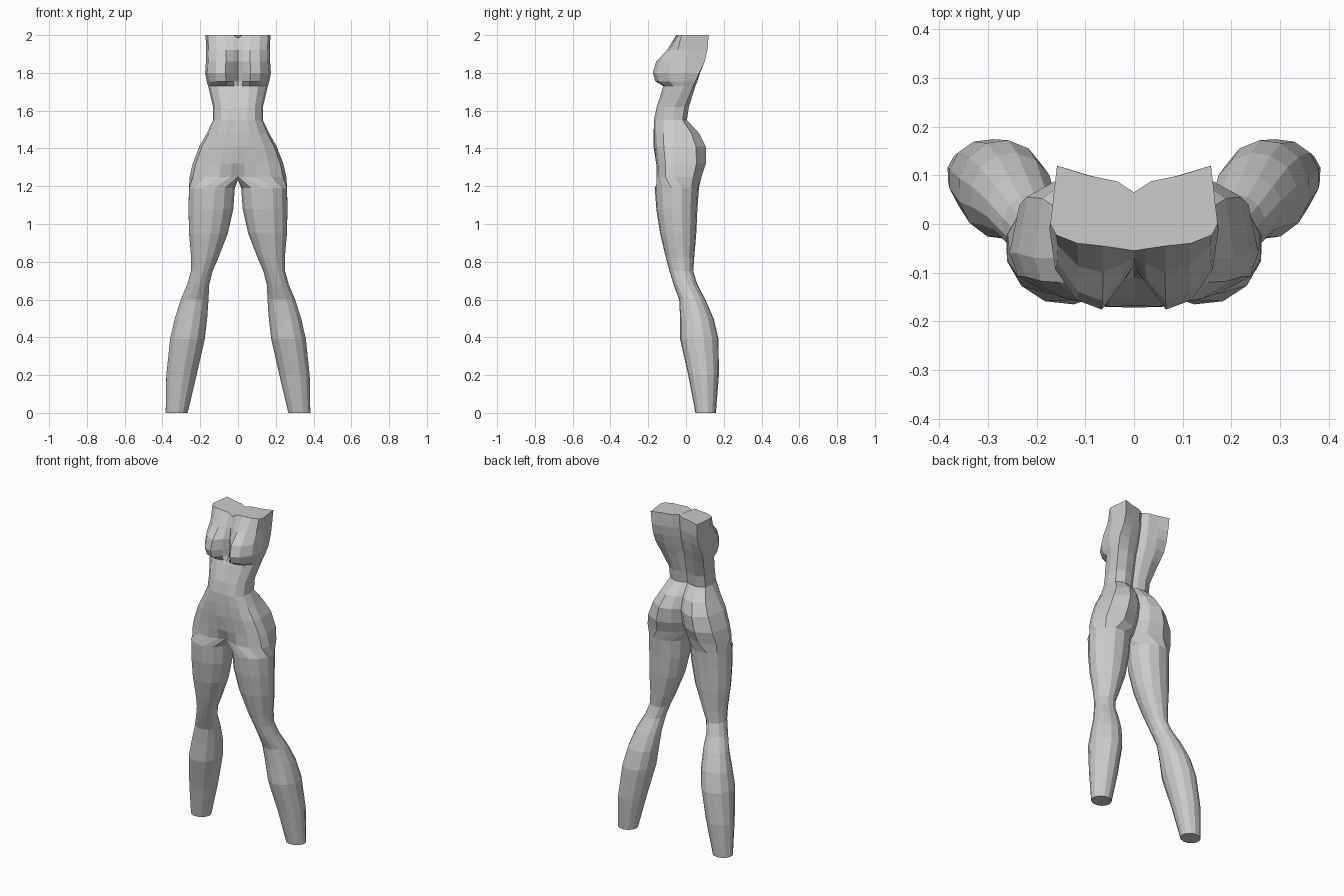
import bpy
import bmesh
from math import cos, sin, radians


def mix(a, b, t):
    return a + (b - a) * t


# Torso half sections: height, half width, front centre, front bulge, side,
# back bulge, spine, how far the rear corner follows the back
TORSO = [
    (2.000, .172, -.055, -.045, .00, .100, .065, 1.20),
    (1.920, .168, -.070, -.100, .01, .100, .060, 1.15),
    (1.860, .170, -.080, -.158, .00, .090, .050, 1.10),
    (1.800, .174, -.085, -.176, -.01, .075, .035, .95),
    (1.755, .166, -.090, -.162, -.01, .060, .020, .85),
    (1.730, .158, -.110, -.120, -.01, .050, .015, .80),
    (1.620, .132, -.155, -.155, -.06, .015, -.005, .70),
    (1.550, .132, -.168, -.170, -.07, .005, -.015, .70),
    (1.480, .165, -.172, -.170, -.07, .070, .030, .70),
    (1.410, .205, -.172, -.165, -.07, .105, .050, .70),
    (1.320, .240, -.158, -.157, -.06, .105, .035, .70),
    (1.250, .256, -.125, -.155, -.06, .082, .000, .70),
]

# Leg sections: height, inner x, outer x, front y, back y
LEG = [
    (1.19, .018, .262, -.165, .068),
    (1.08, .026, .264, -.157, .060),
    (.95, .055, .261, -.137, .054),
    (.82, .105, .249, -.106, .043),
    (.75, .135, .250, -.087, .038),
    (.68, .153, .270, -.066, .060),
    (.60, .157, .304, -.036, .102),
    (.50, .164, .336, -.031, .146),
    (.39, .177, .361, -.031, .172),
    (.20, .220, .381, .012, .174),
    (.00, .267, .384, .050, .158),
]
WIDTHS = (0, .14, .38, .68, .93, 1, .92, .55, .2, 0)
SIDES = 13


def torso_ring(z, w, fc, f, s, b, bc, k):
    ys = (fc, mix(fc, f, .4), f, mix(f, s, .12), mix(f, s, .5), s,
          mix(s, b, k), b, mix(b, bc, .35), bc)
    return [(w * u, y, z) for u, y in zip(WIDTHS, ys)]


def leg_ring(z, x0, x1, y0, y1):
    pts = []
    for i in range(SIDES):
        a = radians(-125 + 360 / SIDES * i)
        pts.append(((x0 + x1) / 2 + (x1 - x0) / 2 * 1.01 * cos(a),
                    (y0 + y1) / 2 + (y1 - y0) / 2 * 1.01 * sin(a), z))
    return pts


bm = bmesh.new()


def add_ring(pts):
    return [bm.verts.new(p) for p in pts]


def bridge(upper, lower, closed):
    n = len(upper)
    for i in range(n if closed else n - 1):
        j = (i + 1) % n
        bm.faces.new((upper[i], lower[i], lower[j], upper[j]))


# Torso: open half rings from neckline to hips
rings = [add_ring(torso_ring(*r)) for r in TORSO]
rings[0][0].co.z -= .015
for a, b in zip(rings, rings[1:]):
    bridge(a, b, False)
bm.faces.new(rings[0])

# Crotch line closes the hip ring into the top of the leg
hip = rings[-1]
front, back = hip[0].co.y, hip[-1].co.y
crotch = add_ring([(0, mix(back, front, t), 1.235) for t in (.25, .5, .75)])

# Leg: closed rings down to the cut ankle
prev = hip + crotch
for row in LEG:
    ring = add_ring(leg_ring(*row))
    bridge(prev, ring, True)
    prev = ring
bm.faces.new(prev[::-1])

mesh = bpy.data.meshes.new("body")
bm.to_mesh(mesh)
bm.free()

# Single plain grey, mirrored across the middle
grey = bpy.data.materials.new("plain grey")
grey.diffuse_color = (.6, .6, .6, 1)
mesh.materials.append(grey)
body = bpy.data.objects.new("body", mesh)
bpy.context.collection.objects.link(body)
mirror = body.modifiers.new("mirror", 'MIRROR')
mirror.use_axis[0] = True
mirror.use_mirror_merge = True
